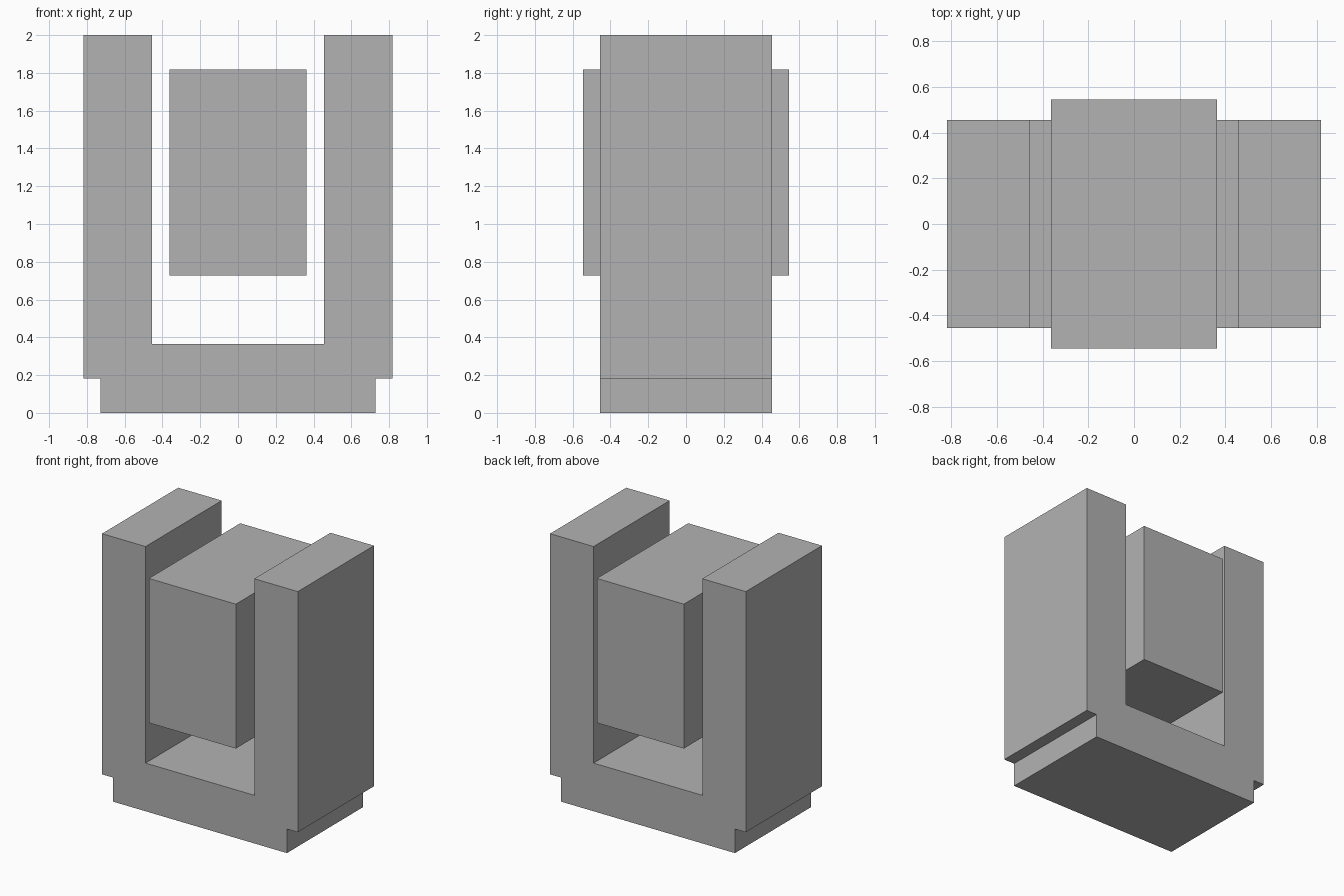
import bpy
import bmesh

cube = bpy.data.objects.get("Cube")
if cube:
    bpy.data.objects.remove(cube, do_unlink=True)

U = 2 / 11  # the model sits on a regular grid of this step

# One plain grey
grey = bpy.data.materials.new("plain grey")
grey.use_nodes = True
colour = (0.448, 0.448, 0.448, 1)
grey.diffuse_color = colour
grey.node_tree.nodes["Principled BSDF"].inputs["Base Color"].default_value = colour


def extrude_profile(name, outline, depth):
    """Extrude an (x, z) outline, in grid steps, evenly about y = 0."""
    bm = bmesh.new()
    face = bm.faces.new([bm.verts.new((x * U, -depth * U / 2, z * U)) for x, z in outline])
    result = bmesh.ops.extrude_face_region(bm, geom=[face])
    moved = [v for v in result["geom"] if isinstance(v, bmesh.types.BMVert)]
    bmesh.ops.translate(bm, verts=moved, vec=(0, depth * U, 0))
    bmesh.ops.recalc_face_normals(bm, faces=bm.faces)
    mesh = bpy.data.meshes.new(name)
    bm.to_mesh(mesh)
    bm.free()
    mesh.materials.append(grey)
    obj = bpy.data.objects.new(name, mesh)
    bpy.context.collection.objects.link(obj)
    return obj


def mirrored(half):
    """Complete a right-hand outline with its mirror image."""
    return half + [(-x, z) for x, z in reversed(half)]


# U-shaped cradle: narrow foot, stepped-out walls, open channel
extrude_profile("cradle", mirrored(
    [(4, 0), (4, 1), (4.5, 1), (4.5, 11), (2.5, 11), (2.5, 2)]), 5)

# Block floating between the walls, proud of them front and back
extrude_profile("centre_block", mirrored([(2, 4), (2, 10)]), 6)
